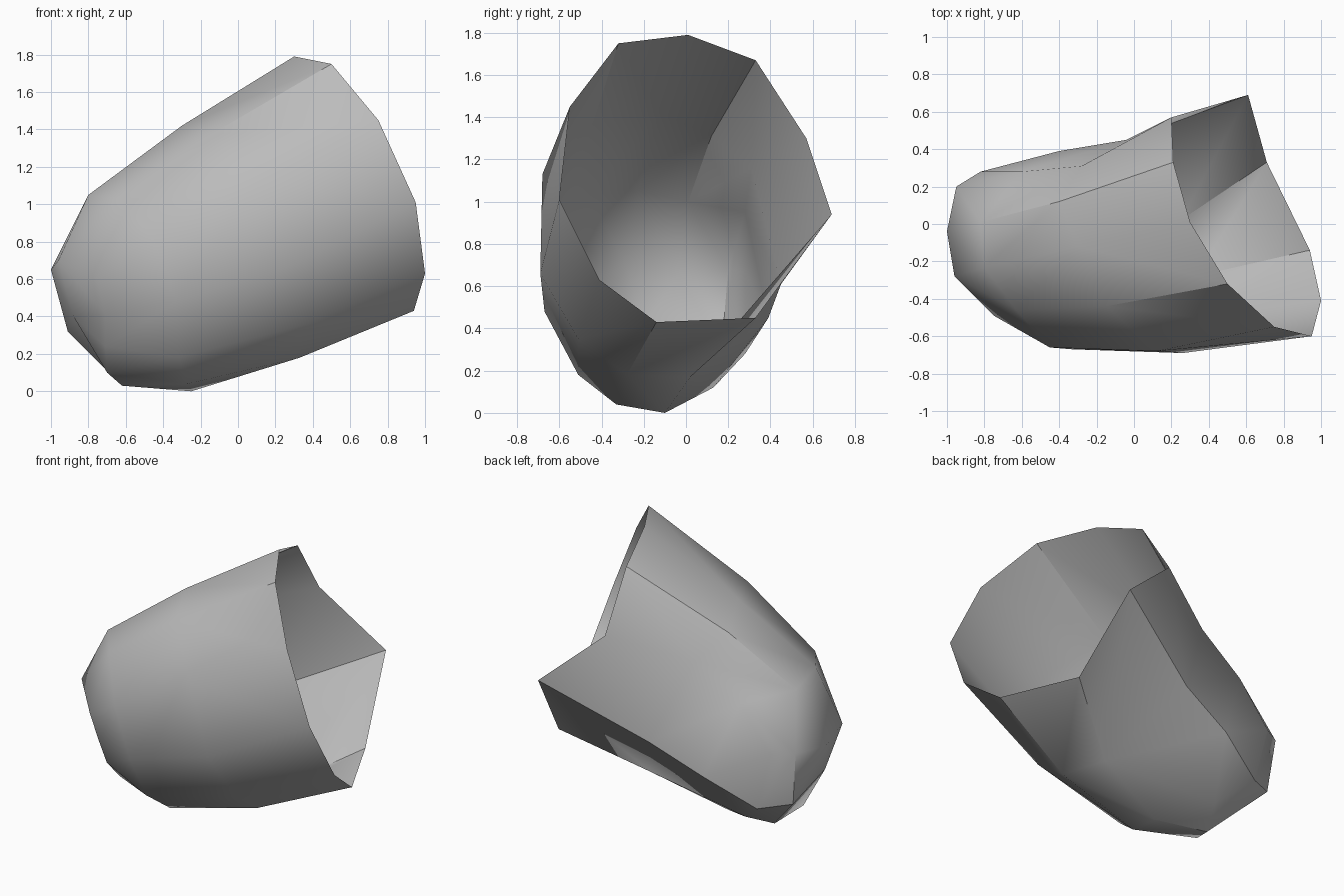
import bpy
import bmesh
from mathutils import Vector

# Remove the default cube only
default_cube = bpy.data.objects.get("Cube")
if default_cube:
    bpy.data.objects.remove(default_cube, do_unlink=True)


def flat_material(name, value):
    """One plain colour for viewport and render."""
    material = bpy.data.materials.new(name)
    material.use_nodes = True
    colour = (value, value, value, 1)
    material.diffuse_color = colour
    shader = material.node_tree.nodes["Principled BSDF"]
    shader.inputs["Base Color"].default_value = colour
    shader.inputs["Roughness"].default_value = 0.8
    return material


# Each rail runs along the shell from the open rim to the closed toe
rails = {
    "crown": [(.30, .01, 1.79), (-.30, -.12, 1.42), (-.80, -.23, 1.05), (-1, -.04, .65)],
    "brow": [(.50, -.32, 1.75), (-.15, -.44, 1.37), (-.63, -.46, 1.03), (-.96, -.28, .70)],
    "shoulder": [(.75, -.55, 1.45), (.12, -.68, 1.13), (-.45, -.66, .80), (-.75, -.49, .60)],
    "flank": [(.95, -.60, 1.01), (.26, -.69, .66), (-.33, -.67, .48), (-.71, -.45, .41)],
    "belly": [(1, -.41, .63), (.33, -.51, .35), (-.32, -.51, .18), (-.71, -.37, .24)],
    "keel": [(.94, -.14, .43), (.33, -.28, .18), (-.27, -.33, .04), (-.70, -.24, .10)],
    "sole": [(.71, .33, .45), (.25, .02, .17), (-.25, -.10, 0), (-.62, -.05, .03)],
    "back_edge": [(.61, .69, .94), (-.04, .45, .61), (-.40, .39, .45), (-.72, .28, .28)],
    "hollow": [(.20, .57, 1.30), (-.28, .31, 1.16), (-.60, .28, .95), (-.82, .28, .67)],
    "ridge": [(.21, .33, 1.67), (-.40, .12, 1.31), (-.82, .01, 1.0), (-.95, .20, .68)],
}

bm = bmesh.new()
grid = {name: [bm.verts.new(Vector(p)) for p in points] for name, points in rails.items()}
names = list(rails)


def strip(first, second):
    """Join two neighbouring rails with triangles."""
    a, b = grid[first], grid[second]
    for j in range(len(a) - 1):
        if j == 0:
            triangles = ((a[j], a[j + 1], b[j]), (b[j], a[j + 1], b[j + 1]))
        else:
            triangles = ((a[j], b[j + 1], b[j]), (a[j], a[j + 1], b[j + 1]))
        for corners in triangles:
            bm.faces.new(corners)


# Shell wall, leaving the sole to back edge strip for its inset corner
for first, second in zip(names, names[1:] + names[:1]):
    if first != "sole":
        strip(first, second)

# Underside strip with its extra corner
corner = bm.verts.new((-.53, .13, .12))
sole, back = grid["sole"], grid["back_edge"]
for face in (
    (sole[0], sole[1], back[0]), (back[0], sole[1], back[1]),
    (sole[1], back[2], back[1]), (sole[1], corner, back[2]),
    (sole[1], sole[2], corner), (corner, back[3], back[2]),
    (sole[2], sole[3], corner),
):
    bm.faces.new(face)

# Closed toe
end = {name: rail[-1] for name, rail in grid.items()}
toe_back = bm.verts.new((-.91, .17, .32))
toe_front = bm.verts.new((-.88, -.21, .40))
for face in (
    (end["sole"], toe_back, end["back_edge"], corner),
    (end["back_edge"], toe_back, end["ridge"], end["hollow"]),
    (end["ridge"], toe_back, end["crown"]),
    (end["crown"], toe_back, toe_front),
    (end["crown"], toe_front, end["brow"]),
    (end["brow"], toe_front, end["flank"], end["shoulder"]),
    (toe_front, end["keel"], end["belly"], end["flank"]),
    (toe_front, toe_back, end["sole"], end["keel"]),
):
    bm.faces.new(face)

bmesh.ops.recalc_face_normals(bm, faces=bm.faces[:])
# Point the normals away from the hollow inside
if sum(f.normal.dot(f.calc_center_median() - Vector((0, 0, .8))) for f in bm.faces) < 0:
    bmesh.ops.reverse_faces(bm, faces=bm.faces[:])

mesh = bpy.data.meshes.new("open_shell")
bm.to_mesh(mesh)
bm.free()
mesh.materials.append(flat_material("mid_grey", .5))
shell = bpy.data.objects.new("open_shell", mesh)
bpy.context.collection.objects.link(shell)

# Soft shading with crisp creases
bpy.context.view_layer.objects.active = shell
shell.select_set(True)
bpy.ops.object.shade_smooth_by_angle(angle=.6)
